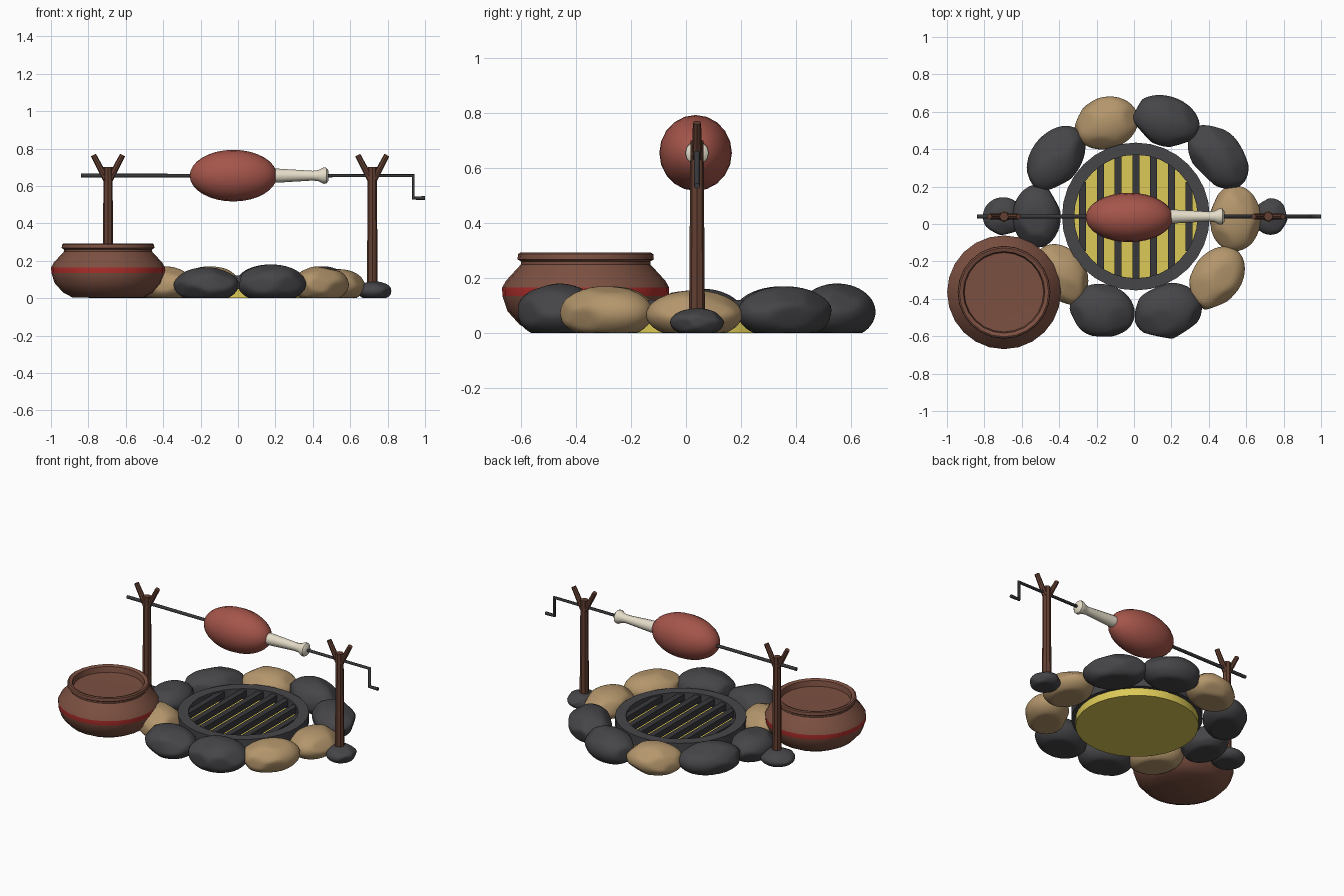
import bpy, bmesh, math, random
from mathutils import Vector, Matrix

cube = bpy.data.objects.get("Cube")
if cube:
    bpy.data.objects.remove(cube)


def material(name, rgb):
    m = bpy.data.materials.new(name)
    m.use_nodes = True
    m.diffuse_color = (*rgb, 1)
    bsdf = next(n for n in m.node_tree.nodes if n.type == 'BSDF_PRINCIPLED')
    bsdf.inputs["Base Color"].default_value = (*rgb, 1)
    return m


charcoal = material("charcoal_stone", (.061, .061, .067))
tan = material("tan_stone", (.456, .305, .15))
clay = material("clay_brown", (.2, .08, .053))
red = material("red_band", (.456, .03, .026))
wood = material("wood_brown", (.127, .051, .032))
iron = material("dark_iron", (.04, .04, .045))
ember = material("ember_yellow", (.72, .59, .095))
roast = material("roast_red", (.376, .091, .069))
ivory = material("bone_ivory", (.776, .716, .578))

CY = .04      # depth of the fire's centre and the spit
SPIT_Z = .655


def finish(name, bm, mats, angle=40):
    bmesh.ops.recalc_face_normals(bm, faces=bm.faces)
    me = bpy.data.meshes.new(name)
    bm.to_mesh(me)
    bm.free()
    for m in mats:
        me.materials.append(m)
    ob = bpy.data.objects.new(name, me)
    bpy.context.collection.objects.link(ob)
    bpy.ops.object.select_all(action='DESELECT')
    ob.select_set(True)
    bpy.context.view_layer.objects.active = ob
    bpy.ops.object.shade_smooth_by_angle(angle=math.radians(angle))
    return ob


def lathe(name, profile, mats, matrix, steps=32, angle=40, rule=None):
    """Spin (radius, height) points around z, then place the result."""
    bm = bmesh.new()
    vs = [bm.verts.new((r, 0, z)) for r, z in profile]
    es = [bm.edges.new(p) for p in zip(vs, vs[1:])]
    bmesh.ops.spin(bm, geom=vs + es, cent=(0, 0, 0), axis=(0, 0, 1),
                   angle=math.tau, steps=steps)
    bmesh.ops.remove_doubles(bm, verts=bm.verts, dist=1e-4)
    if rule:
        for f in bm.faces:
            f.material_index = rule(f.calc_center_median())
    bm.transform(matrix)
    return finish(name, bm, mats, angle)


def add_rod(bm, start, end, r1, r2, sides=8):
    a, b = Vector(start), Vector(end)
    rot = (b - a).to_track_quat('Z', 'Y').to_matrix().to_4x4()
    bmesh.ops.create_cone(bm, cap_ends=True, segments=sides, radius1=r1,
                          radius2=r2, depth=(b - a).length,
                          matrix=Matrix.Translation((a + b) / 2) @ rot)


def stone(name, x, y, length, width, height, turn, mat, seed):
    """A rounded boulder with worn flats and a flat underside."""
    rng = random.Random(seed)
    bm = bmesh.new()
    bmesh.ops.create_icosphere(bm, subdivisions=4, radius=1)
    flats = [Vector((rng.uniform(-1, 1), rng.uniform(-1, 1), rng.uniform(-.3, .8))).normalized()
             for _ in range(9)]
    for v in bm.verts:
        for n in flats:
            over = v.co.dot(n) - .9
            if over > 0:
                v.co -= n * over * .8
        v.co.z = max(v.co.z, -.75)
    top = max(v.co.z for v in bm.verts)
    for v in bm.verts:
        v.co = (v.co.x * length * 1.03, v.co.y * width * 1.03,
                (v.co.z + .75) / (top + .75) * height)
    bm.transform(Matrix.Translation((x, y, 0)) @ Matrix.Rotation(math.radians(turn), 4, 'Z'))
    return finish(name, bm, [mat], 50)


# Ring of hearth stones: x, y, half length, half width, height, turn, colour
stones = [(-.15, .54, .17, .135, .17, 15, tan), (.17, .55, .18, .13, .18, -18, charcoal),
          (.45, .36, .19, .13, .17, -50, charcoal), (.54, .03, .17, .135, .155, 90, tan),
          (.44, -.29, .18, .13, .17, 55, tan), (.18, -.465, .18, .145, .18, 12, charcoal),
          (-.17, -.465, .17, .14, .165, -12, charcoal), (-.39, -.27, .17, .13, .17, -55, tan),
          (-.52, .04, .165, .125, .16, 90, charcoal), (-.42, .35, .19, .13, .17, 52, charcoal)]
for i, s in enumerate(stones):
    stone(f"hearth_stone_{i + 1}", *s, seed=i + 3)

# Ember bed, grate ring and bars
hearth = Matrix.Translation((.01, CY, 0))
lathe("ember_bed", [(0, 0), (.37, 0), (.37, .05), (0, .05)], [ember], hearth)
lathe("grate_ring", [(.33, .05), (.395, .05), (.395, .12), (.33, .12), (.33, .05)], [charcoal], hearth)
bm = bmesh.new()
for i in range(-3, 4):
    x = i * .095
    half = math.sqrt(.34 ** 2 - x * x)
    bmesh.ops.create_cube(bm, size=1, matrix=hearth @ Matrix.Translation((x, 0, .09))
                          @ Matrix.Diagonal((.038, half * 2, .04, 1)))
finish("grate_bars", bm, [iron])

# Forked posts, each standing in a small stone
for side, x in (("right", -.695), ("left", .718)):
    bm = bmesh.new()
    add_rod(bm, (x, CY, .04), (x, CY, .7), .029, .024)
    for d in (-1, 1):
        add_rod(bm, (x + d * .01, CY, .635), (x + d * .078, CY, .765), .018, .015)
    finish(side + "_forked_post", bm, [wood], 30)
stone("right_post_stone", -.7, CY, .105, .1, .09, 0, charcoal, 21)
stone("left_post_stone", .73, CY, .09, .095, .09, 0, charcoal, 22)

# Spit with crank handle
curve = bpy.data.curves.new("spit_crank", 'CURVE')
curve.dimensions = '3D'
curve.bevel_depth = .011
curve.bevel_resolution = 2
curve.use_fill_caps = True
path = curve.splines.new('POLY')
points = [(-.84, SPIT_Z), (.937, SPIT_Z), (.937, .535), (1, .535)]
path.points.add(len(points) - 1)
for p, (x, z) in zip(path.points, points):
    p.co = (x, CY, z, 1)
curve.materials.append(iron)
bpy.context.collection.objects.link(bpy.data.objects.new("spit_crank", curve))

# Roast and its bone, both threaded on the spit
bm = bmesh.new()
bmesh.ops.create_uvsphere(bm, u_segments=20, v_segments=16, radius=1,
                          matrix=Matrix.Translation((-.025, CY - .005, SPIT_Z))
                          @ Matrix.Diagonal((.233, .132, .138, 1))
                          @ Matrix.Rotation(math.pi / 2, 4, 'Y'))
finish("roast", bm, [roast], 60)
lathe("bone", [(0, .19), (.037, .19), (.037, .22), (.026, .4), (.03, .43), (.044, .458),
               (.042, .472), (.027, .484), (0, .484)], [ivory],
      Matrix.Translation((0, CY, SPIT_Z)) @ Matrix.Rotation(math.pi / 2, 4, 'Y'), 12)

# Clay pot with a red band around its belly
lathe("clay_pot", [(0, 0), (.19, .004), (.24, .03), (.285, .08), (.303, .135), (.304, .165),
                   (.29, .19), (.235, .25), (.235, .26), (.248, .268), (.246, .287), (.238, .292),
                   (.218, .285), (.212, .25), (0, .245)],
      [clay, red], Matrix.Translation((-.695, -.365, 0)), 24, 30,
      lambda c: int(.135 < c.z < .165 and c.xy.length > .28))
